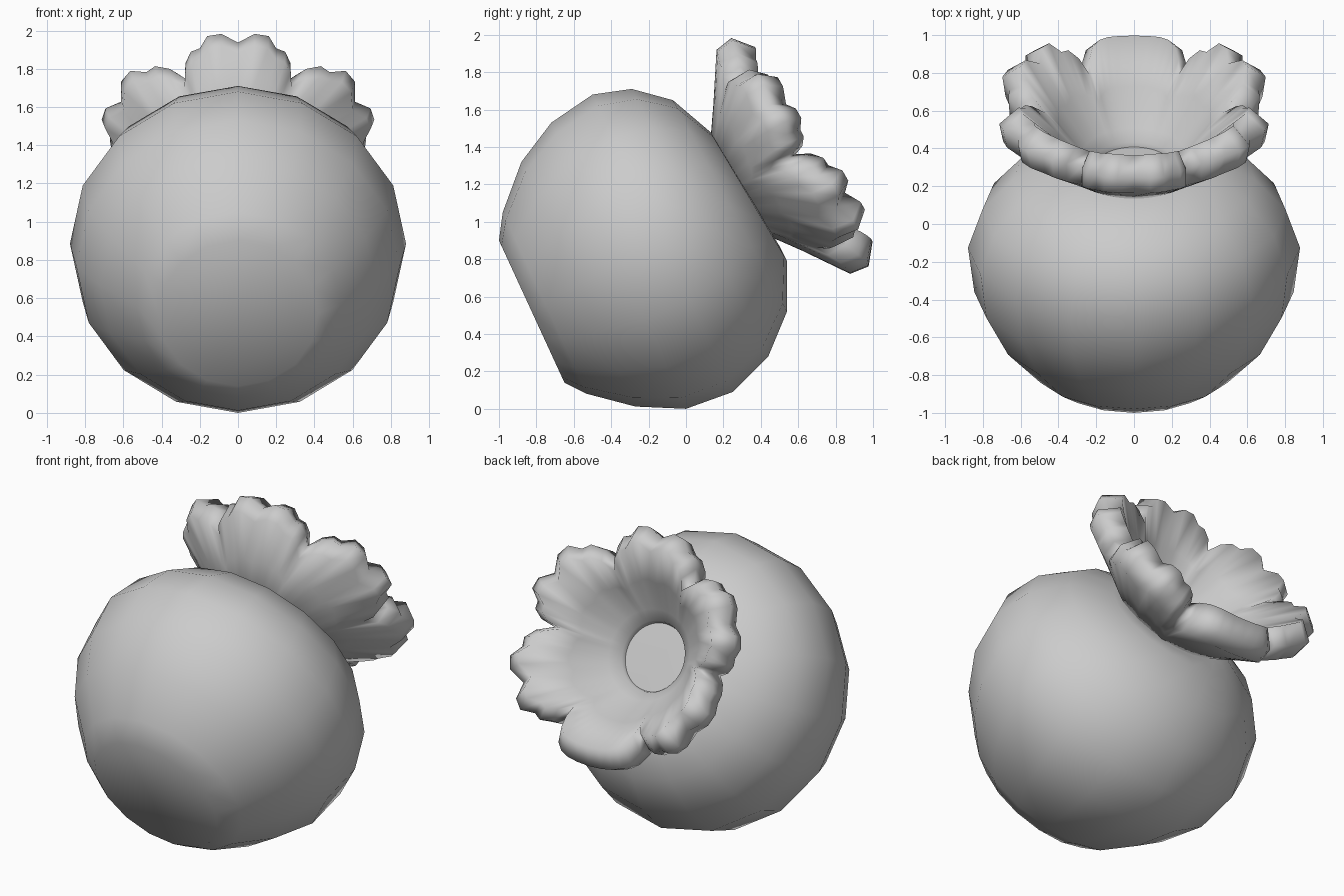
import bpy, bmesh
from math import sin, cos, tau, radians
from mathutils import Vector

if "Cube" in bpy.data.objects:
    bpy.data.objects.remove(bpy.data.objects["Cube"])


def make_object(name, loops, closed=False, cap_start=False, cap_end=False):
    """Skin a list of equally sized closed vertex loops."""
    bm = bmesh.new()
    rows = [[bm.verts.new(p) for p in loop] for loop in loops]
    n = len(rows[0])
    pairs = list(zip(rows, rows[1:]))
    if closed:
        pairs.append((rows[-1], rows[0]))
    for a, b in pairs:
        for i in range(n):
            j = (i + 1) % n
            bm.faces.new((a[i], a[j], b[j], b[i]))
    if cap_start:
        bm.faces.new(rows[0])
    if cap_end:
        bm.faces.new(rows[-1])
    bmesh.ops.recalc_face_normals(bm, faces=bm.faces)
    for f in bm.faces:
        f.smooth = True
    me = bpy.data.meshes.new(name)
    bm.to_mesh(me)
    bm.free()
    ob = bpy.data.objects.new(name, me)
    bpy.context.collection.objects.link(ob)
    return ob


# Fruit body: each ring is given by its upper and lower (y, z) side-view points
rings = [
    ((-1.00, .90), (-.65, .14)),
    ((-.98, 1.05), (-.53, .08)),
    ((-.88, 1.32), (-.27, .012)),
    ((-.72, 1.53), (0, 0)),
    ((-.50, 1.68), (.25, .09)),
    ((-.29, 1.71), (.44, .28)),
    ((-.07, 1.65), (.54, .52)),
    ((.13, 1.48), (.54, .79)),
    ((.18, 1.40), (.50, .87)),
]
body_loops = []
for up, low in rings:
    u, l = Vector((0, *up)), Vector((0, *low))
    c, q = (u + l) / 2, (u - l) / 2
    body_loops.append([c + q * cos(tau * i / 16) + Vector((q.length, 0, 0)) * sin(tau * i / 16)
                       for i in range(16)])
make_object("fruit_body", body_loops, cap_start=True, cap_end=True)

# Crown: thick wall cross-sections (height along axis, radius) at petal centre and notch
petal = [(.44, .22), (.61, .465), (.76, .70), (.86, .715), (.945, .61), (.76, .42), (.60, .27), (.55, .21), (.47, .19)]
notch = [(.44, .22), (.57, .41), (.69, .56), (.80, .545), (.85, .47), (.73, .37), (.60, .27), (.55, .21), (.47, .19)]
# Angle from the petal centre and how far the rim reaches (scalloped or plain edge)
angles = [0, 7, 13, 17.5, 22, 26.5]
scalloped = [.72, 1, 1, .7, .68, .42]
plain = [1, 1, 1, .95, .8, .42]
# Per petal: edge, angle shift, extra height and extra radius at the rim
top, upper, lower, bottom = (scalloped, 0, 0, 0), (scalloped, 4, .025, .02), (scalloped, 2, .075, .02), (plain, 0, .025, 0)
petals = [top, upper, lower, bottom,
          (lower[0], -lower[1], *lower[2:]), (upper[0], -upper[1], *upper[2:])]

axis = Vector((0, cos(radians(30)), sin(radians(30))))
side = Vector((0, -axis.z, axis.y))
origin = Vector((0, -.12, .89)) + side * .055
crown_loops = []
for k in range(len(petal)):
    rim = {1: .4, 2: .8, 3: 1, 4: 1, 5: .4}.get(k, 0)
    loop = []
    for p, (edge, shift, dh, dr) in enumerate(petals):
        half = list(zip(angles, edge))
        columns = [(-a, f) for a, f in reversed(half[1:])] + half + [(30, 0)]
        for ang, f in columns:
            h = notch[k][0] + (petal[k][0] - notch[k][0]) * f + dh * f * rim
            r = notch[k][1] + (petal[k][1] - notch[k][1]) * f + dr * f * rim
            t = radians(60 * p + ang + shift * rim * (1 - abs(ang) / 30) ** .5)
            loop.append(origin + axis * h + side * r * cos(t) + Vector((r * sin(t), 0, 0)))
    crown_loops.append(loop)
make_object("petal_crown", crown_loops, closed=True)
